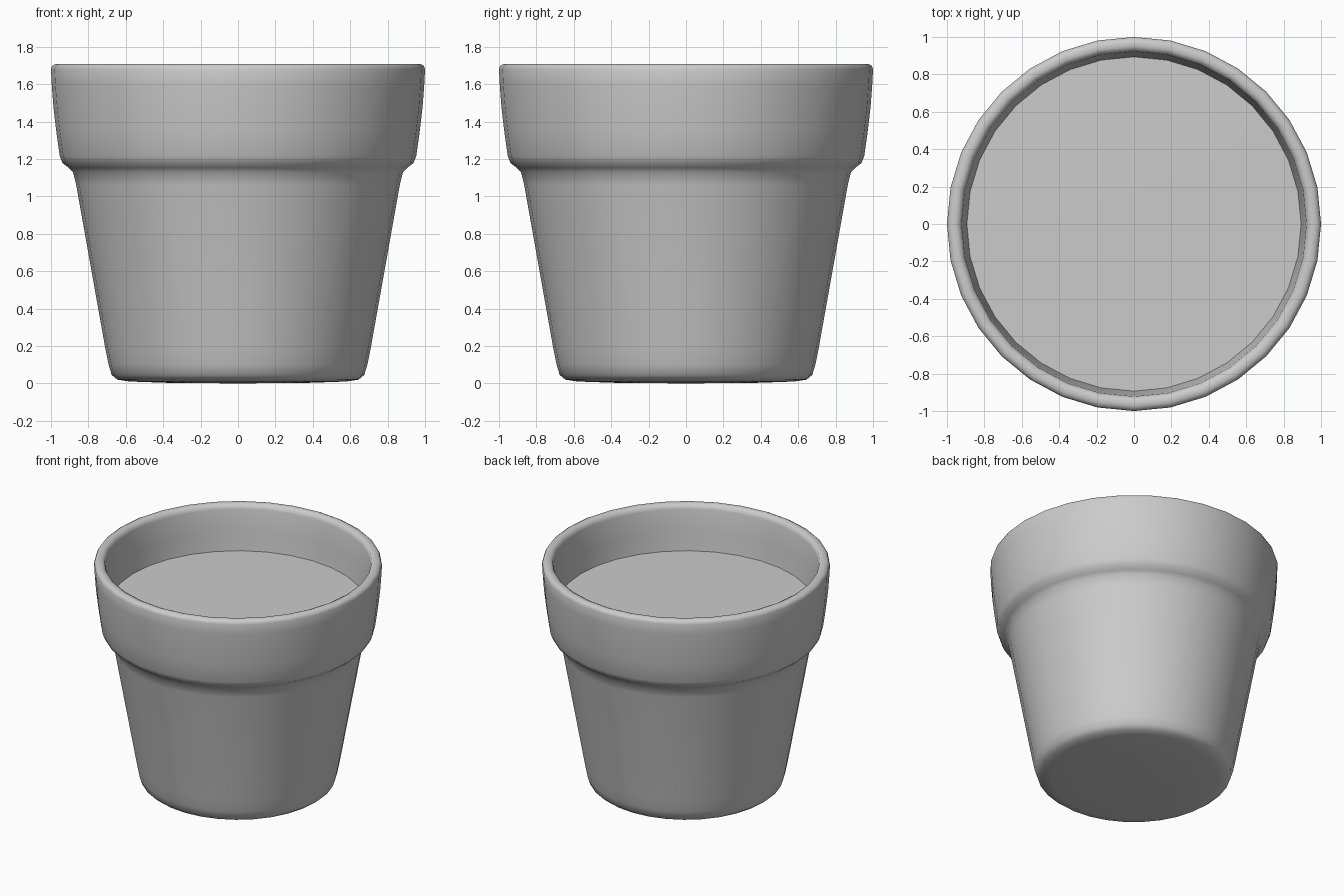
import bpy, bmesh, math

if "Cube" in bpy.data.objects:
    bpy.data.objects.remove(bpy.data.objects["Cube"])

SEGMENTS = 32


def lathe(name, profile):
    """Spin an (r, z) profile around z; points on the axis become poles."""
    bm = bmesh.new()
    rings = []
    for r, z in profile:
        n = SEGMENTS if r > 0 else 1
        rings.append([bm.verts.new((r * math.cos(2 * math.pi * i / SEGMENTS),
                                    r * math.sin(2 * math.pi * i / SEGMENTS), z))
                      for i in range(n)])
    for a, b in zip(rings, rings[1:]):
        for i in range(SEGMENTS):
            j = (i + 1) % SEGMENTS
            if len(a) == 1:
                bm.faces.new((a[0], b[j], b[i]))
            elif len(b) == 1:
                bm.faces.new((a[i], a[j], b[0]))
            else:
                bm.faces.new((a[i], a[j], b[j], b[i]))
    mesh = bpy.data.meshes.new(name)
    bm.to_mesh(mesh)
    bm.free()
    obj = bpy.data.objects.new(name, mesh)
    bpy.context.collection.objects.link(obj)
    for p in mesh.polygons:
        p.use_smooth = True
    return obj


# Pot: base, tapered body, flared collar, rounded lip and inner wall
lathe("pot", [
    (0, 0), (0.35, 0.002), (0.58, 0.01), (0.645, 0.02), (0.675, 0.045),
    (0.692, 0.10), (0.71, 0.19), (0.865, 1.06), (0.882, 1.13),
    (0.905, 1.152), (0.938, 1.178), (0.953, 1.215), (0.972, 1.35),
    (0.987, 1.48), (0.996, 1.60), (1.0, 1.68), (0.993, 1.698),
    (0.975, 1.708), (0.95, 1.708), (0.93, 1.698), (0.922, 1.67),
    (0.908, 1.50), (0.893, 1.36), (0.885, 1.30),
])

# Soil: flat disc filling the pot just below the collar's middle
lathe("soil", [(0.894, 1.365), (0.5, 1.367), (0, 1.37)])
